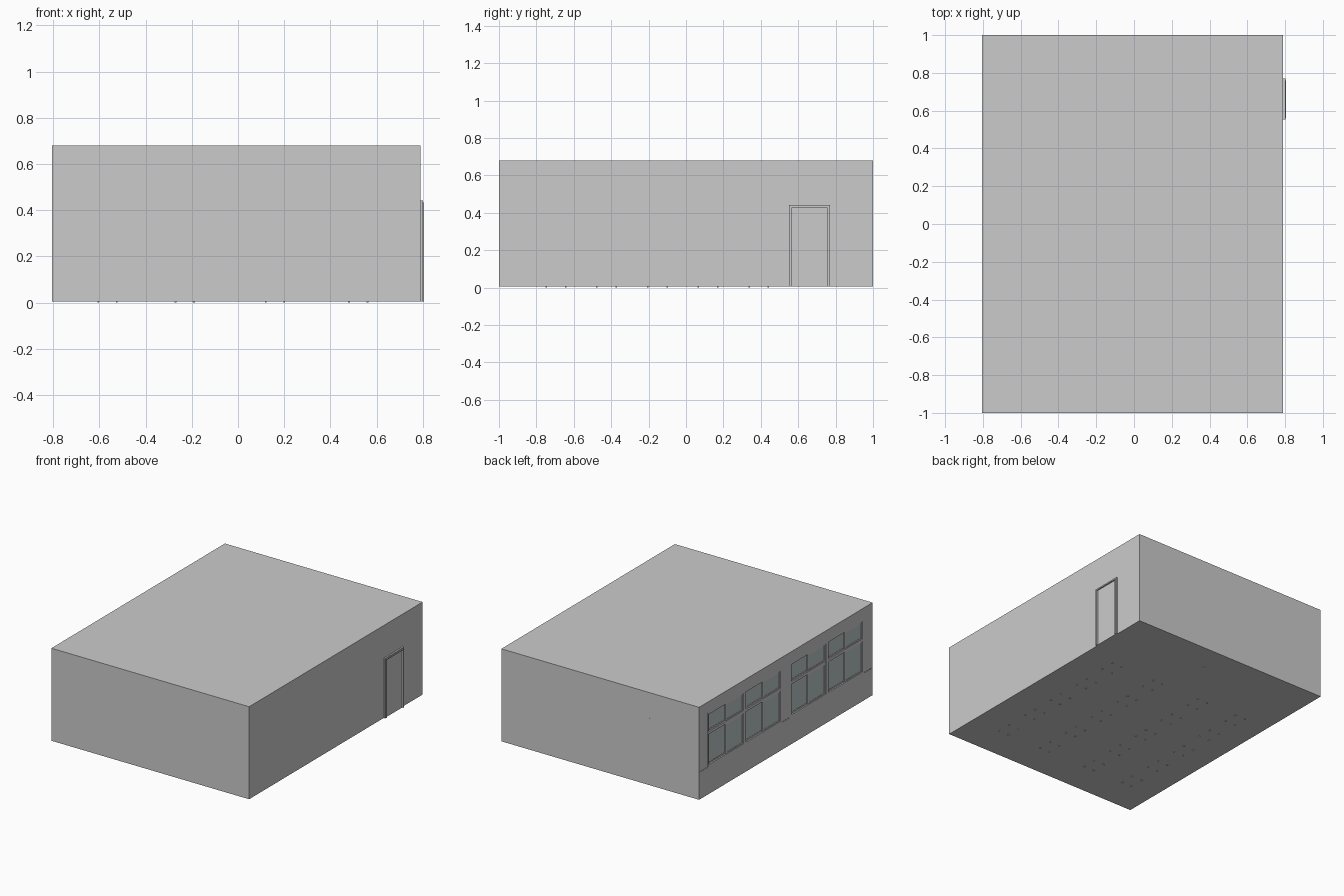
import bpy, bmesh

if "Cube" in bpy.data.objects:
    bpy.data.objects.remove(bpy.data.objects["Cube"])

XL, XR, Z0, Z1 = -0.806, 0.79, 0.005, 0.68


def finish(name, bm, mat=None):
    me = bpy.data.meshes.new(name)
    bm.to_mesh(me)
    bm.free()
    ob = bpy.data.objects.new(name, me)
    bpy.context.collection.objects.link(ob)
    if mat:
        me.materials.append(mat)
    return ob


def boxes(name, spans, mat=None):
    """One object from boxes given as (x0, x1, y0, y1, z0, z1)."""
    bm = bmesh.new()
    for x0, x1, y0, y1, z0, z1 in spans:
        for v in bmesh.ops.create_cube(bm, size=1)["verts"]:
            v.co.x = x0 if v.co.x < 0 else x1
            v.co.y = y0 if v.co.y < 0 else y1
            v.co.z = z0 if v.co.z < 0 else z1
    return finish(name, bm, mat)


def copies(ob, places):
    """Keep the first place for the object and link copies to the rest."""
    for i, p in enumerate(places):
        o = ob if i == 0 else ob.copy()
        if i:
            bpy.context.collection.objects.link(o)
        o.location = p


def ring(x0, x1, y0, y1, z0, z1, w):
    """Rectangular window frame in the yz plane."""
    return [(x0, x1, y0, y0 + w, z0, z1), (x0, x1, y1 - w, y1, z0, z1),
            (x0, x1, y0 + w, y1 - w, z0, z0 + w), (x0, x1, y0 + w, y1 - w, z1 - w, z1)]


glass = bpy.data.materials.new("glass")
glass.diffuse_color = (0.5, 0.58, 0.58, 1)
glass.use_nodes = True
glass.node_tree.nodes["Principled BSDF"].inputs["Base Color"].default_value = glass.diffuse_color
green = bpy.data.materials.new("board_green")
green.diffuse_color = (0.1, 0.25, 0.17, 1)
green.use_nodes = True
green.node_tree.nodes["Principled BSDF"].inputs["Base Color"].default_value = green.diffuse_color
wood = bpy.data.materials.new("wood")
wood.diffuse_color = (0.6, 0.42, 0.25, 1)
wood.use_nodes = True
wood.node_tree.nodes["Principled BSDF"].inputs["Base Color"].default_value = wood.diffuse_color

# Room shell: thin walls, floor and ceiling, with a window band on the left
SILL, HEAD = 0.205, 0.6
bm = bmesh.new()


def quad(*pts):
    bm.faces.new([bm.verts.new(p) for p in pts])


quad((XL, -1, Z0), (XL, 1, Z0), (XR, 1, Z0), (XR, -1, Z0))
quad((XL, -1, Z1), (XR, -1, Z1), (XR, 1, Z1), (XL, 1, Z1))
quad((XL, -1, Z0), (XR, -1, Z0), (XR, -1, Z1), (XL, -1, Z1))
quad((XR, 1, Z0), (XL, 1, Z0), (XL, 1, Z1), (XR, 1, Z1))
quad((XR, -1, Z0), (XR, 1, Z0), (XR, 1, Z1), (XR, -1, Z1))
for a, b in ((Z0, SILL), (HEAD, Z1)):
    quad((XL, 1, a), (XL, -1, a), (XL, -1, b), (XL, 1, b))
finish("room_shell", bm)

# Pillars between the window bays
boxes("window_pillars", [(XL + 0.002, XL + 0.02, a, b, SILL, HEAD)
                         for a, b in ((-0.999, -0.9), (-0.05, 0.045), (0.9, 0.999))])

# Windows: four units, each with two lower sashes and two transom lights
frames, panes = [], []
TR = 0.45
for y0, y1 in ((-0.9, -0.475), (-0.475, -0.05), (0.045, 0.4725), (0.4725, 0.9)):
    frames += ring(XL, XL + 0.02, y0, y1, SILL, HEAD, 0.014)
    frames.append((XL + 0.001, XL + 0.019, y0 + 0.014, y1 - 0.014, TR - 0.01, TR + 0.01))
    ym = (y0 + y1) / 2
    for k, (a, b) in enumerate(((y0 + 0.014, ym + 0.005), (ym - 0.005, y1 - 0.014))):
        x = XL + 0.004 + 0.006 * k
        for c, d in ((SILL + 0.014, TR - 0.01), (TR + 0.01, HEAD - 0.014)):
            frames += ring(x, x + 0.006, a, b, c, d, 0.01)
            panes.append((x + 0.002, x + 0.004, a + 0.01, b - 0.01, c + 0.01, d - 0.01))
boxes("window_frames", frames)
boxes("window_glass", panes, glass)

# Door on the right: stepped frame, leaf and handle
boxes("door_frame", [
    (XR - 0.012, 0.801, 0.552, 0.566, Z0, 0.442), (XR - 0.012, 0.801, 0.756, 0.77, Z0, 0.442),
    (XR - 0.012, 0.801, 0.566, 0.756, 0.428, 0.442),
    (XR, 0.806, 0.562, 0.568, Z0, 0.434), (XR, 0.806, 0.754, 0.76, Z0, 0.434),
    (XR, 0.806, 0.568, 0.754, 0.428, 0.434)])
boxes("door_leaf", [(XR - 0.005, 0.796, 0.568, 0.754, Z0, 0.428)])

# Boards on the back wall with frames and chalk tray
for a, b in ((-0.72, -0.41), (-0.38, 0.48)):
    boxes("board_panel", [(a + 0.01, b - 0.01, 0.989, 0.998, 0.18, 0.484)], green)
    boxes("board_frame", [(a, b, 0.984, 0.9995, 0.17, 0.18), (a, b, 0.984, 0.9995, 0.484, 0.494),
                          (a, a + 0.01, 0.984, 0.9995, 0.18, 0.484),
                          (b - 0.01, b, 0.984, 0.9995, 0.18, 0.484)])
boxes("board_divider", [(-0.39, -0.38, 0.984, 1.001, 0.17, 0.494),
                        (-0.41, -0.40, 0.984, 1.001, 0.17, 0.494)])
boxes("chalk_tray", [(-0.38, 0.48, 0.968, 0.984, 0.166, 0.171)])

# Ceiling lights
light = boxes("ceiling_light", [(-0.025, 0.025, -0.15, 0.15, -0.025, -0.008),
                                (-0.02, 0.02, -0.14, -0.06, -0.008, 0),
                                (-0.02, 0.02, 0.06, 0.14, -0.008, 0)])
copies(light, [(x, y, Z1 - 0.0005) for x in (-0.325, 0.29) for y in (-0.5, 0.5)])

# Pupil chairs and desks, five rows by four columns
seats = [(x, -0.695 + 0.271 * r, 0) for x in (-0.565, -0.23, 0.16, 0.52) for r in range(5)]
chair_legs = [(s * 0.04 - 0.004, s * 0.04 + 0.004, y - 0.004, y + 0.004, 0, h)
              for s in (-1, 1) for y, h in ((-0.052, 0.18), (0.052, 0.09))]
chair = boxes("chair_frame", chair_legs)
seat = boxes("chair_seat", [(-0.044, 0.044, -0.048, 0.056, 0.09, 0.096),
                            (-0.044, 0.044, -0.048, -0.042, 0.135, 0.18)], wood)
desk_legs = [(s * 0.055 - 0.004, s * 0.055 + 0.004, y - 0.004, y + 0.004, Z0, 0.15)
             for s in (-1, 1) for y in (0.06, 0.12)]
desk = boxes("desk_frame", desk_legs + [(-0.055, 0.055, 0.055, 0.125, 0.12, 0.124)])
top = boxes("desk_top", [(-0.066, 0.066, 0.045, 0.135, 0.15, 0.157)], wood)
for part in (chair, seat, desk, top):
    copies(part, seats)

# Lectern in front of the boards
boxes("lectern", [(-0.07, 0.07, 0.72, 0.81, Z0, 0.2), (-0.08, 0.08, 0.71, 0.82, 0.2, 0.21)], wood)
